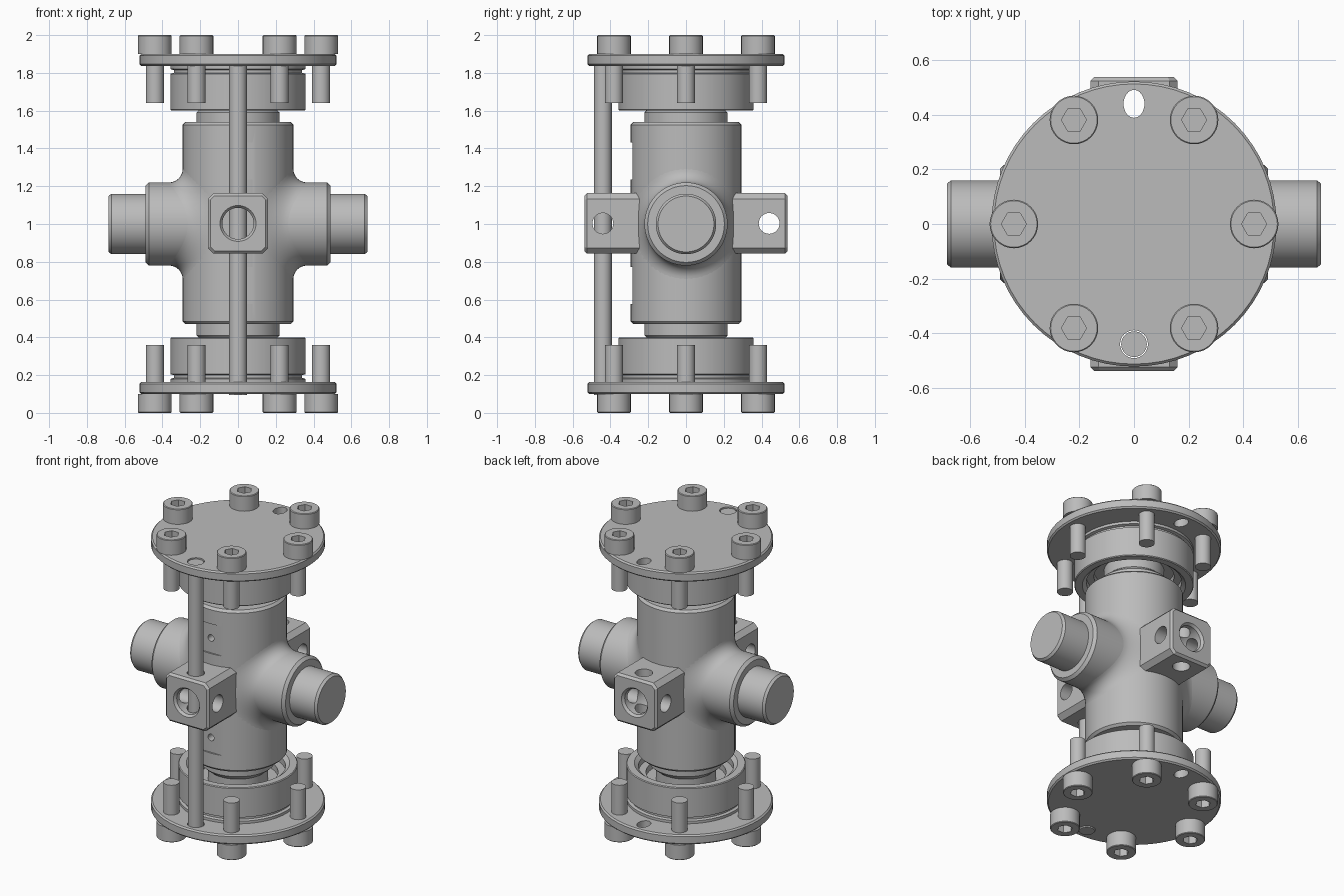
import bpy, bmesh
from math import pi, sin, cos, sqrt, radians
from mathutils import Matrix, Vector

cube = bpy.data.objects.get("Cube")
if cube:
    bpy.data.objects.remove(cube)

steel = bpy.data.materials.new("grey_steel")
steel.use_nodes = True
GREY = (0.5, 0.5, 0.5, 1)
steel.diffuse_color = GREY
steel.node_tree.nodes["Principled BSDF"].inputs["Base Color"].default_value = GREY

ALONG_X = Matrix.Rotation(pi / 2, 4, 'Y')
FLIP = Matrix.Translation((0, 0, 2)) @ Matrix.Rotation(pi, 4, 'X')


def finish(name, bm, matrix=Matrix()):
    bmesh.ops.transform(bm, matrix=matrix, verts=bm.verts)
    bmesh.ops.recalc_face_normals(bm, faces=bm.faces)
    mesh = bpy.data.meshes.new(name)
    bm.to_mesh(mesh)
    bm.free()
    mesh.materials.append(steel)
    ob = bpy.data.objects.new(name, mesh)
    bpy.context.scene.collection.objects.link(ob)
    return ob


def lathe(name, profile, matrix=Matrix(), sides=64):
    """Revolve (radius, height) points about z."""
    bm = bmesh.new()
    verts = [bm.verts.new((r, 0, z)) for r, z in profile]
    edges = [bm.edges.new(pair) for pair in zip(verts, verts[1:])]
    bmesh.ops.spin(bm, geom=verts + edges, cent=(0, 0, 0), axis=(0, 0, 1),
                   angle=2 * pi, steps=sides)
    bmesh.ops.remove_doubles(bm, verts=bm.verts, dist=1e-4)
    return finish(name, bm, matrix)


def rod(name, r, z0, z1, matrix=Matrix(), sides=32, c=0.0):
    """Solid cylinder with optional end chamfers."""
    pts = [(0, z0), (r - c, z0), (r, z0 + c), (r, z1 - c), (r - c, z1), (0, z1)]
    if not c:
        pts = [(0, z0), (r, z0), (r, z1), (0, z1)]
    return lathe(name, pts, matrix, sides)


def box(name, lo, hi):
    bm = bmesh.new()
    bmesh.ops.create_cube(bm, size=1)
    lo, hi = Vector(lo), Vector(hi)
    bmesh.ops.scale(bm, vec=hi - lo, verts=bm.verts)
    bmesh.ops.translate(bm, vec=(lo + hi) / 2, verts=bm.verts)
    return finish(name, bm)


def cut(ob, *cutters):
    for cutter in cutters:
        mod = ob.modifiers.new("cut", 'BOOLEAN')
        mod.operation, mod.solver, mod.object = 'DIFFERENCE', 'EXACT', cutter
        bpy.context.view_layer.objects.active = ob
        bpy.ops.object.modifier_apply(modifier=mod.name)
        bpy.data.objects.remove(cutter)


# Main barrel with flat pads and small ports on the front
BODY_R = 0.293
body = rod("barrel", BODY_R, 0.47, 1.54, sides=96, c=0.015)
for z in (0.675, 1.333):
    port = Matrix.Translation((0, 0, z)) @ Matrix.Rotation(pi / 2, 4, 'X')
    cut(body, box("pad_cutter", (-0.12, -0.4, z - 0.098), (0.12, -0.282, z + 0.098)),
        rod("port_cutter", 0.022, 0.2, 0.4, port, 16))

# Side trunnions with a fillet blending into the barrel
TRUNK_R, FILLET = 0.22, 0.072


def fillet(name, side):
    bm = bmesh.new()
    rows, sides = 8, 64
    rings = []
    for i in range(rows + 1):
        a = pi / 2 * i / rows
        r = TRUNK_R + FILLET * (1 - sin(a))
        ring = []
        for k in range(sides):
            t = 2 * pi * k / sides
            y = r * cos(t)
            x = sqrt(max(BODY_R ** 2 - y * y, 0)) + FILLET * (1 - cos(a))
            ring.append(bm.verts.new((side * x, y, 1 + r * sin(t))))
        rings.append(ring)
    for a, b in zip(rings, rings[1:]):
        for k in range(sides):
            n = (k + 1) % sides
            bm.faces.new((a[k], a[n], b[n], b[k]))
    ob = finish(name, bm)
    # Open surface: make it face outwards along the trunnion
    if sum(p.normal.x * side for p in ob.data.polygons) < 0:
        ob.data.flip_normals()


for side, word in ((1, "left"), (-1, "right")):
    place = Matrix.Translation((0, 0, 1)) @ Matrix.Scale(side, 4, (1, 0, 0)) @ ALONG_X
    lathe(word + "_trunnion",
          [(0, 0.1), (TRUNK_R, 0.1), (TRUNK_R, 0.472), (0.203, 0.49), (0.16, 0.49),
           (0.16, 0.67), (0.148, 0.685), (0, 0.685)], place)
    fillet(word + "_trunnion_fillet", side)

# Guide blocks front and back, drilled along all three axes
HOLE_Y = 0.44
for side, word in ((-1, "front"), (1, "back")):
    bm = bmesh.new()
    bmesh.ops.create_cube(bm, size=1)
    bmesh.ops.scale(bm, vec=(0.32, 0.32, 0.32), verts=bm.verts)
    bmesh.ops.translate(bm, vec=(0, side * 0.378, 1.003), verts=bm.verts)
    along = [e for e in bm.edges if abs(e.verts[0].co.y - e.verts[1].co.y) > 0.1]
    bmesh.ops.bevel(bm, geom=along, offset=0.03, segments=1, affect='EDGES')
    rim = [e for e in bm.edges if all(v.co.y * side > 0.53 for v in e.verts)]
    bmesh.ops.bevel(bm, geom=rim, offset=0.014, segments=1, affect='EDGES')
    block = finish(word + "_guide_block", bm)
    outward = Matrix.Translation((0, 0, 1.003)) @ Matrix.Rotation(-side * pi / 2, 4, 'X')
    across = Matrix.Translation((0, side * HOLE_Y, 1.003)) @ ALONG_X
    upright = Matrix.Translation((0, side * HOLE_Y, 1))
    cut(block,
        lathe("bore_cutter", [(0, 0.31), (0.083, 0.31), (0.083, 0.522), (0.096, 0.539),
                              (0.096, 0.6), (0, 0.6)], outward, 40),
        rod("cross_cutter", 0.055, -0.3, 0.3, across),
        rod("rod_cutter", 0.053, -0.3, 0.3, upright))

# Long indicator rod through the front block
rod("indicator_rod", 0.047, 0.094, 1.893, Matrix.Translation((0, -HOLE_Y, 0)))

# Identical lower and upper end assemblies
for end, place in (("lower", Matrix()), ("upper", FLIP)):
    # Stepped neck between barrel and collar
    lathe(end + "_neck", [(0, 0.25), (0.18, 0.25), (0.18, 0.375), (0.205, 0.395),
                          (0.22, 0.41), (0.22, 0.5), (0, 0.5)], place)
    # Hollow collar with spacer step against the flange
    lathe(end + "_collar", [(0, 0.15), (0.358, 0.15), (0.358, 0.18), (0.34, 0.185),
                            (0.34, 0.2), (0.358, 0.205), (0.358, 0.395), (0.353, 0.4),
                            (0.31, 0.4), (0.285, 0.38), (0.285, 0.34), (0.24, 0.34),
                            (0.24, 0.3), (0, 0.3)], place)
    # Flange with two rod holes
    flange = rod(end + "_flange", 0.522, 0.1, 0.163, place, 64, 0.009)
    for y in (-HOLE_Y, HOLE_Y):
        stretch = Matrix.Diagonal((0.75, 1, 1, 1)) if y > 0 else Matrix()
        cut(flange, rod("flange_cutter", 0.051, -0.1, 2.1,
                        Matrix.Translation((0, y, 0)) @ stretch))
    # Six socket-head bolts
    for k in range(6):
        a = k * pi / 3
        spot = place @ Matrix.Translation((0.44 * cos(a), 0.44 * sin(a), 0))
        bolt = lathe(f"{end}_bolt_{k + 1}",
                     [(0, 0), (0.085, 0), (0.089, 0.004), (0.089, 0.1), (0.048, 0.1),
                      (0.048, 0.36), (0, 0.36)], spot, 32)
        cut(bolt, rod("socket_cutter", 0.046, -0.05, 0.055, spot, 6))

# Smooth round surfaces, keeping machined edges crisp
bpy.ops.object.select_all(action='DESELECT')
for ob in bpy.context.scene.objects:
    if ob.type == 'MESH' and steel.name in ob.data.materials:
        ob.select_set(True)
        bpy.context.view_layer.objects.active = ob
bpy.ops.object.shade_smooth_by_angle(angle=radians(30))
